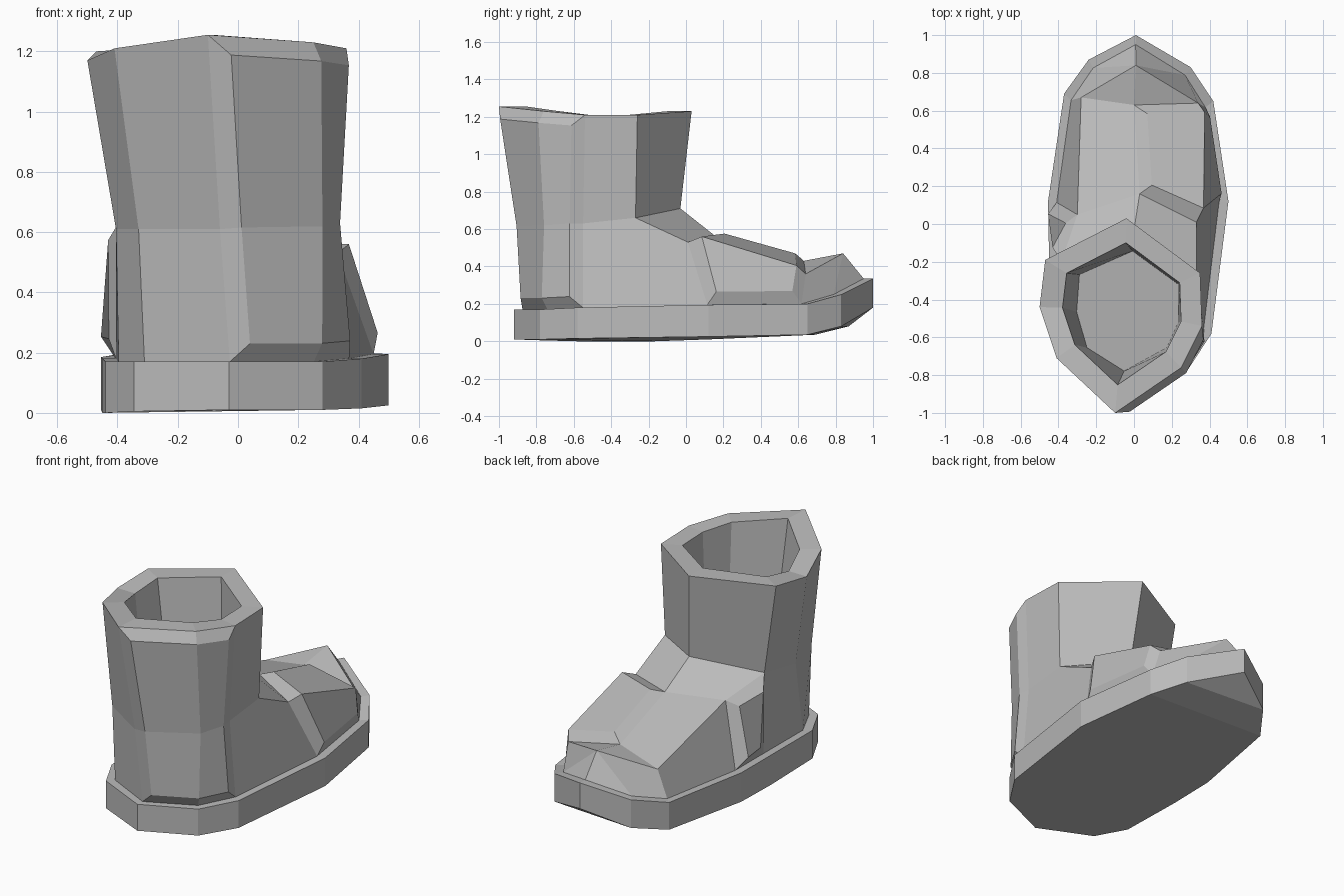
import bpy
import bmesh
from mathutils import Vector

default_cube = bpy.data.objects.get("Cube")
if default_cube:
    bpy.data.objects.remove(default_cube, do_unlink=True)

# One plain grey for the whole boot
grey = bpy.data.materials.new("plain grey")
grey.use_nodes = True
colour = (0.5, 0.5, 0.5, 1)
grey.diffuse_color = colour
grey.node_tree.nodes["Principled BSDF"].inputs["Base Color"].default_value = colour


def finish(bm, name):
    """Turn a bmesh into a flat shaded object."""
    mesh = bpy.data.meshes.new(name)
    bm.to_mesh(mesh)
    bm.free()
    mesh.materials.append(grey)
    part = bpy.data.objects.new(name, mesh)
    bpy.context.scene.collection.objects.link(part)
    return part


def add_ring(bm, points):
    return {key: bm.verts.new(co) for key, co in points.items()}


def bridge(bm, first, second, keys, closed=True):
    """Join two rings with quads and return them by their edge name."""
    pairs = list(zip(keys, keys[1:] + keys[:1]))
    if not closed:
        pairs.pop()
    return {a + b: bm.faces.new((first[a], first[b], second[b], second[a]))
            for a, b in pairs}


def shrink(points, centre, amount):
    """Pull a ring in towards a vertical axis, keeping its heights."""
    cx, cy = centre
    return {key: (cx + (x - cx) * amount, cy + (y - cy) * amount, z)
            for key, (x, y, z) in points.items()}


def raise_panel(bm, faces, border, height):
    """Raise a bevelled panel out of a group of faces."""
    bmesh.ops.inset_region(bm, faces=faces, thickness=border, depth=height,
                           use_boundary=True, use_even_offset=True)


# Sole outline, clockwise from the toe: x, y, bottom, top
outline = {
    "toe": (.01, 1, .18, .335),
    "toe_right": (.3, .83, .08, .25),
    "ball_right": (.42, .65, .035, .2),
    "arch_right": (.5, .12, .025, .195),
    "c": (.41, -.58, .015, .18),
    "d": (.28, -.78, .01, .17),
    "e": (-.03, -.92, .01, .17),
    "f": (-.345, -.77, .005, .17),
    "g": (-.44, -.58, 0, .17),
    "h": (-.45, -.17, 0, .18),
    "arch_left": (-.455, .12, .01, .185),
    "ball_left": (-.37, .69, .035, .2),
    "toe_left": (-.24, .87, .08, .25),
}
around = list(outline)
welt = {k: (x, y, top) for k, (x, y, low, top) in outline.items()}
ground = {k: (x, y, low) for k, (x, y, low, top) in outline.items()}
footprint = {k: (x * .9, y * .95, z) for k, (x, y, z) in welt.items()}

# Sole with a turned up toe and a narrow welt
bm = bmesh.new()
under = add_ring(bm, ground)
rim = add_ring(bm, welt)
inner = add_ring(bm, footprint)
bridge(bm, under, rim, around)
bridge(bm, rim, inner, around)
bm.faces.new([under[k] for k in ("toe", "toe_right", "toe_left")])
bm.faces.new([under[k] for k in ("toe_left", "toe_right", "ball_right", "ball_left")])
bm.faces.new([under[k] for k in around[2:-1]])
bmesh.ops.recalc_face_normals(bm, faces=bm.faces)
finish(bm, "sole")

# Shaft rings, a is at the instep and e at the back of the heel
cuff_points = {
    "a": (-.04, .03, 1.23), "b": (.35, -.26, 1.21),
    "c": (.36, -.54, 1.21), "d": (.25, -.76, 1.23),
    "e": (-.1, -1, 1.255), "f": (-.41, -.71, 1.21),
    "g": (-.5, -.44, 1.17), "h": (-.47, -.19, 1.2),
}
ankle_points = {
    "a": (0, -.03, .71), "b": (.33, -.27, .66),
    "c": (.33, -.55, .63), "d": (.25, -.73, .62),
    "e": (-.06, -.9, .61), "f": (-.33, -.73, .61),
    "g": (-.405, -.47, .61), "h": (-.385, -.2, .65),
}
# Crown of the foot
crown_points = {
    "instep": (.03, .16, .56),
    "arch_right": (.33, .01, .53), "arch_left": (-.3, .05, .555),
    "ridge": (0, .63, .43),
    "ball_right": (.34, .64, .36), "ball_left": (-.28, .67, .37),
    "toe": (.01, .84, .47),
}

bm = bmesh.new()
cuff = add_ring(bm, cuff_points)
ankle = add_ring(bm, ankle_points)
base = add_ring(bm, footprint)
crown = add_ring(bm, crown_points)
mouth = add_ring(bm, shrink(cuff_points, (-.05, -.45), .73))
lining = add_ring(bm, shrink(ankle_points, (-.03, -.45), .73))
shaft_keys = list(cuff_points)

# Shaft, cuff, lining and heel
shaft = bridge(bm, cuff, ankle, shaft_keys)
bridge(bm, cuff, mouth, shaft_keys)
bridge(bm, mouth, lining, shaft_keys)
bm.faces.new(list(lining.values()))
heel = bridge(bm, ankle, base, shaft_keys[2:], closed=False)

# Both halves of the foot
foot = {}
for side, corner in (("right", "b"), ("left", "h")):
    arch, ball, tip = "arch_" + side, "ball_" + side, "toe_" + side
    bm.faces.new((ankle["a"], ankle[corner], crown[arch], crown["instep"]))
    foot["top_" + side] = bm.faces.new(
        (crown["instep"], crown[arch], crown[ball], crown["ridge"]))
    foot["side_" + side] = bm.faces.new(
        (crown[arch], base[arch], base[ball], crown[ball]))
    bm.faces.new((crown["ridge"], crown[ball], crown["toe"]))
    bm.faces.new((crown[ball], base[ball], base[tip], crown["toe"]))
    bm.faces.new((crown["toe"], base[tip], base["toe"]))

# Ankle sides
bm.faces.new((ankle["c"], ankle["b"], crown["arch_right"],
              base["arch_right"], base["c"]))
ankle_left = bm.faces.new((ankle["h"], crown["arch_left"],
                           base["arch_left"], base["h"]))
bmesh.ops.recalc_face_normals(bm, faces=bm.faces)

# Raised leather panels: heel counter, toe side and ankle
raise_panel(bm, [shaft["cd"], shaft["de"], heel["cd"], heel["de"]], .06, .04)
raise_panel(bm, [foot["top_right"], foot["side_right"]], .06, .04)
raise_panel(bm, [ankle_left], .06, .045)
finish(bm, "upper")
